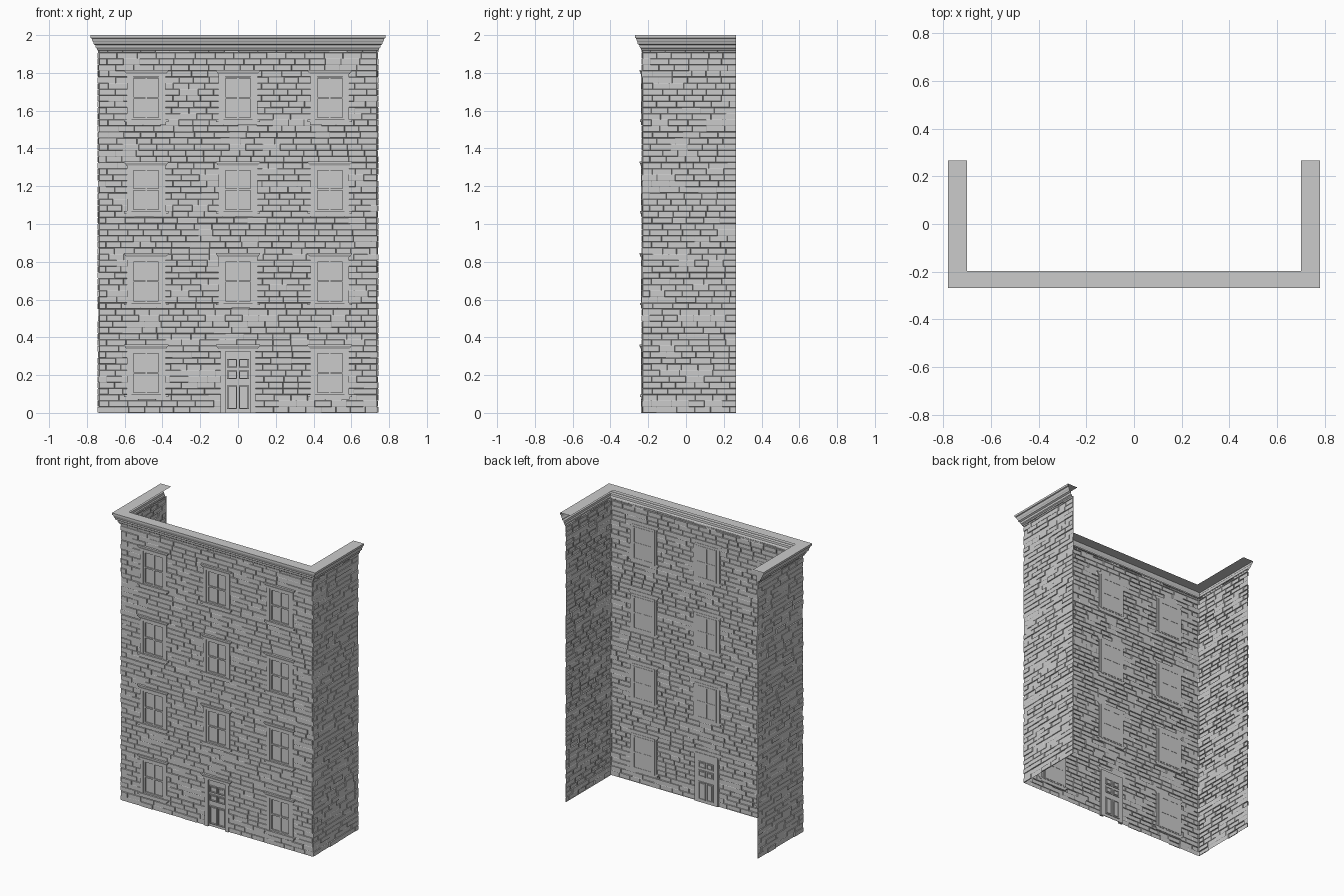
import bpy, bmesh, random
from mathutils import Vector, Matrix

if "Cube" in bpy.data.objects:
    bpy.data.objects.remove(bpy.data.objects["Cube"])

random.seed(4)
X, YF, YB = 0.736, -0.229, 0.266      # wall half width, front plane, back edge
PITCH = 0.485                         # storey height
ROW = PITCH / 15                      # brick course height
WALL_TOP = 1.925


def finish(bm, name):
    me = bpy.data.meshes.new(name)
    bm.to_mesh(me)
    bm.free()
    ob = bpy.data.objects.new(name, me)
    bpy.context.collection.objects.link(ob)
    return ob


def box(bm, x0, x1, y0, y1, z0, z1):
    m = Matrix.Translation(((x0 + x1) / 2, (y0 + y1) / 2, (z0 + z1) / 2))
    m = m @ Matrix.Diagonal((x1 - x0, y1 - y0, z1 - z0, 1))
    return bmesh.ops.create_cube(bm, size=1, matrix=m)["verts"]


# Brick walls: one sheet of courses, each brick inset and pushed out
def brick_wall(name, place, u0, u1, openings=()):
    bm = bmesh.new()
    for r in range(60):
        z0, z1 = r * ROW, min((r + 1) * ROW, WALL_TOP)
        zc = (r + 0.5) * ROW
        spans, start = [], u0
        for a, b, lo, hi in openings:
            if lo < zc < hi:
                spans.append((start, a))
                start = b
        spans.append((start, u1))
        for a, b in spans:
            u = a
            first = 0.045 if r % 2 else 0.09
            while u < b - 1e-5:
                v = u + first * random.uniform(0.8, 1.2)
                first = 0.09
                if b - v < 0.03:
                    v = b
                bm.faces.new([bm.verts.new(place(*p)) for p in
                              ((u, z0), (v, z0), (v, z1), (u, z1))])
                u = v
    bm.normal_update()
    bricks = list(bm.faces)
    bmesh.ops.inset_individual(bm, faces=bricks, thickness=0.0025, depth=0)
    for f in bricks:
        push = f.normal * random.choice((0.001, 0.003, 0.005, 0.007))
        for v in f.verts:
            v.co += push
    return finish(bm, name)


WIN_X = (-0.486, 0.0, 0.486)
openings = []
for cx in WIN_X:
    for s in range(4):
        lo = s * PITCH + 3 * ROW
        if s == 0 and cx == 0:
            lo = -1
        openings.append((cx - 0.088, cx + 0.088, lo, s * PITCH + 11 * ROW))

brick_wall("front_wall", lambda u, z: (u, YF, z), -X, X, openings)
brick_wall("right_wall", lambda u, z: (X, u, z), YF, YB)
brick_wall("left_wall", lambda u, z: (-X, -u, z), -YB, -YF)


# Lintel with a flared moulding, shared by windows and door
def lintel(bm, z):
    box(bm, -0.102, 0.102, YF - 0.009, YF + 0.002, z, z + 0.016)
    vs = box(bm, -0.115, 0.115, YF - 0.016, YF + 0.002, z + 0.014, z + 0.028)
    for v in vs:
        if v.co.z < z + 0.02:
            v.co.x *= 0.91
            v.co.y = min(v.co.y + 0.006, YF + 0.002)
    box(bm, -0.117, 0.117, YF - 0.017, YF + 0.002, z + 0.028, z + 0.036)


# Window: glass, sash bars, jambs, sill and lintel
bm = bmesh.new()
GY = YF + 0.006
box(bm, -0.09, 0.09, GY, GY + 0.002, 0.09, 0.34)
lintel(bm, 0.325)
box(bm, -0.117, 0.117, YF - 0.015, YF + 0.002, 0.085, 0.098)
box(bm, -0.104, 0.104, YF - 0.010, YF + 0.002, 0.070, 0.085)
for s in (-1, 1):
    a, b = sorted((s * 0.078, s * 0.102))
    box(bm, a, b, YF - 0.009, YF + 0.004, 0.098, 0.325)
    a, b = sorted((s * 0.066, s * 0.078))
    box(bm, a, b, YF - 0.003, YF + 0.010, 0.098, 0.325)
for z in (0.098, 0.207, 0.314):
    box(bm, -0.066, 0.066, YF - 0.002, YF + 0.010, z, z + 0.010)
box(bm, -0.005, 0.005, YF - 0.001, YF + 0.010, 0.108, 0.314)
window = finish(bm, "window")
for cx in WIN_X:
    for s in range(4):
        if s == 0 and cx == 0:
            continue
        ob = window if (cx == WIN_X[0] and s == 0) else window.copy()
        if ob is not window:
            bpy.context.collection.objects.link(ob)
        ob.location = (cx, 0, s * PITCH)

# Door: leaf, casing, lintel and six framed panels
bm = bmesh.new()
box(bm, -0.09, 0.09, GY, GY + 0.003, 0, 0.34)
lintel(bm, 0.325)
for s in (-1, 1):
    a, b = sorted((s * 0.066, s * 0.092))
    box(bm, a, b, YF - 0.009, YF + 0.003, 0, 0.325)
    for z0, z1 in ((0.02, 0.145), (0.18, 0.225), (0.24, 0.285)):
        a, b = sorted((s * 0.004, s * 0.057))
        box(bm, a + 0.010, b - 0.010, YF, GY + 0.008, z0 + 0.010, z1 - 0.010)
        for c, d in ((a, a + 0.006), (b - 0.006, b)):
            box(bm, c, d, YF - 0.003, GY + 0.008, z0, z1)
        for c, d in ((z0, z0 + 0.006), (z1 - 0.006, z1)):
            box(bm, a + 0.006, b - 0.006, YF - 0.003, GY + 0.008, c, d)
finish(bm, "front_door")

# Cornice: open moulding profile (outward offset, height) swept round three sides
profile = [(-0.035, 2.0), (0.045, 2.0), (0.045, 1.986), (0.039, 1.983), (0.035, 1.97),
           (0.030, 1.962), (0.030, 1.953), (0.019, 1.947), (0.017, 1.933), (0.011, 1.928),
           (0.009, 1.92), (0.0, 1.918)]
bm = bmesh.new()
rings = []
for o, z in profile:
    w, f = X + o, YF - o * 0.9
    rings.append([bm.verts.new(p) for p in
                  ((-w, YB, z), (-w, f, z), (w, f, z), (w, YB, z))])
for p, q in zip(rings, rings[1:]):
    for i in range(3):
        bm.faces.new((p[i], q[i], q[i + 1], p[i + 1]))
finish(bm, "cornice")
